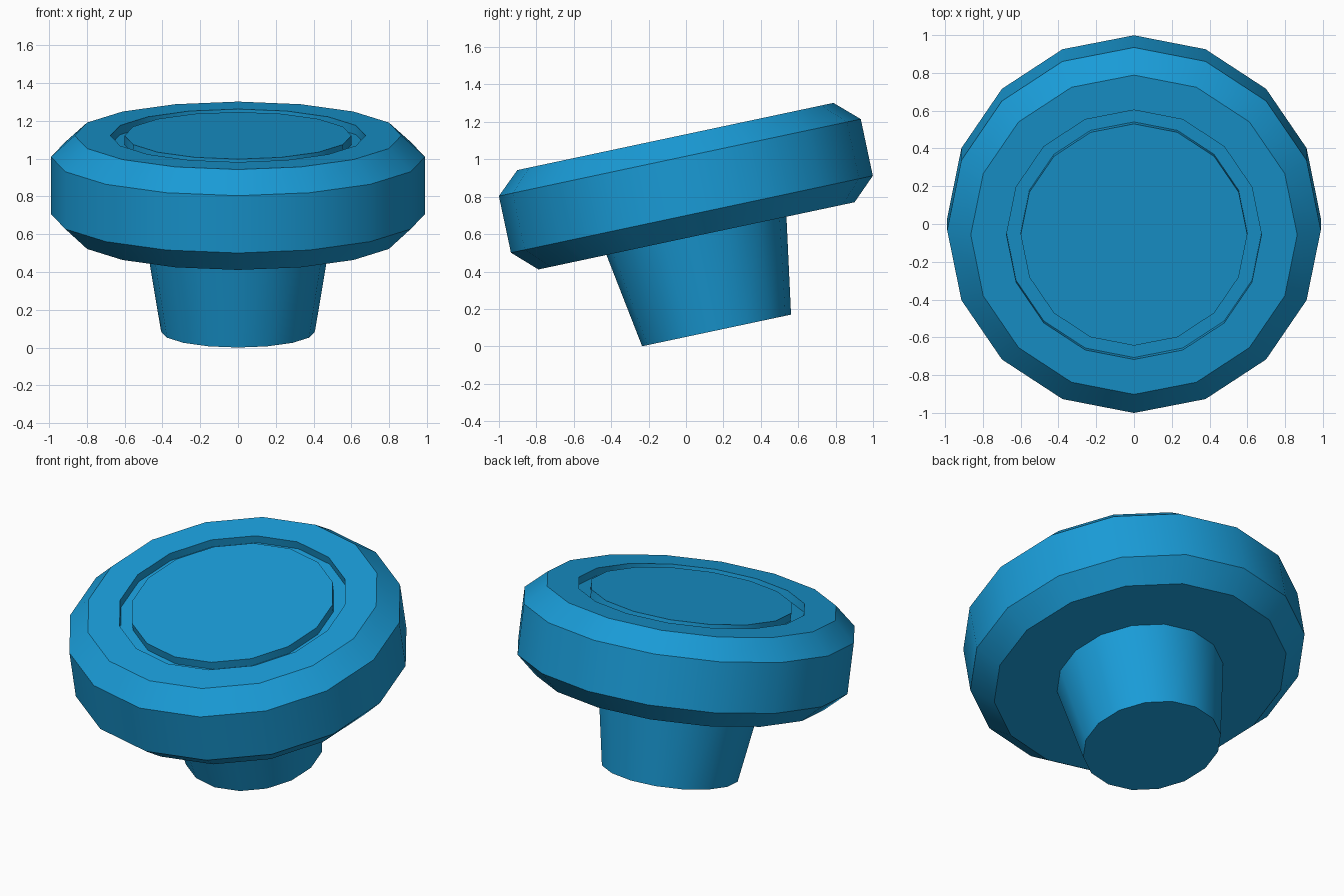
import bpy, bmesh, math
from mathutils import Matrix

if "Cube" in bpy.data.objects:
    bpy.data.objects.remove(bpy.data.objects["Cube"])

SIDES = 16
TILT = math.radians(12)
# Parts are turned around a vertical axis, then leaned back
PLACE = Matrix.Translation((0, 0.1635, 0.085)) @ Matrix.Rotation(TILT, 4, 'X')

mat = bpy.data.materials.new("blue")
mat.diffuse_color = (0.01, 0.33, 0.68, 1)
mat.use_nodes = True
mat.node_tree.nodes["Principled BSDF"].inputs["Base Color"].default_value = mat.diffuse_color


def lathe(name, profile):
    """Revolve (radius, height) points, closing both ends with a flat cap."""
    bm = bmesh.new()
    rings = []
    for r, z in profile:
        rings.append([bm.verts.new((r * math.cos(2 * math.pi * i / SIDES),
                                    r * math.sin(2 * math.pi * i / SIDES), z))
                      for i in range(SIDES)])
    for a, b in zip(rings, rings[1:]):
        for i in range(SIDES):
            j = (i + 1) % SIDES
            bm.faces.new((a[i], a[j], b[j], b[i]))
    bm.faces.new(rings[0][::-1])
    bm.faces.new(rings[-1])
    bm.transform(PLACE)
    mesh = bpy.data.meshes.new(name)
    bm.to_mesh(mesh)
    bm.free()
    mesh.materials.append(mat)
    obj = bpy.data.objects.new(name, mesh)
    bpy.context.collection.objects.link(obj)
    bpy.ops.object.select_all(action='DESELECT')
    obj.select_set(True)
    bpy.context.view_layer.objects.active = obj
    bpy.ops.object.shade_smooth_by_angle(angle=math.radians(30))
    return obj


# Tapered stem, its top just inside the cap
lathe("stem", [(0.407, 0), (0.494, 0.53)])

# Chamfered cap with a ring groove around the flush centre button
lathe("button_cap", [
    (0.864, 0.517), (0.989, 0.635), (0.989, 0.945), (0.864, 1.06),
    (0.675, 1.06), (0.675, 1.01), (0.60, 1.01), (0.60, 1.06),
])
